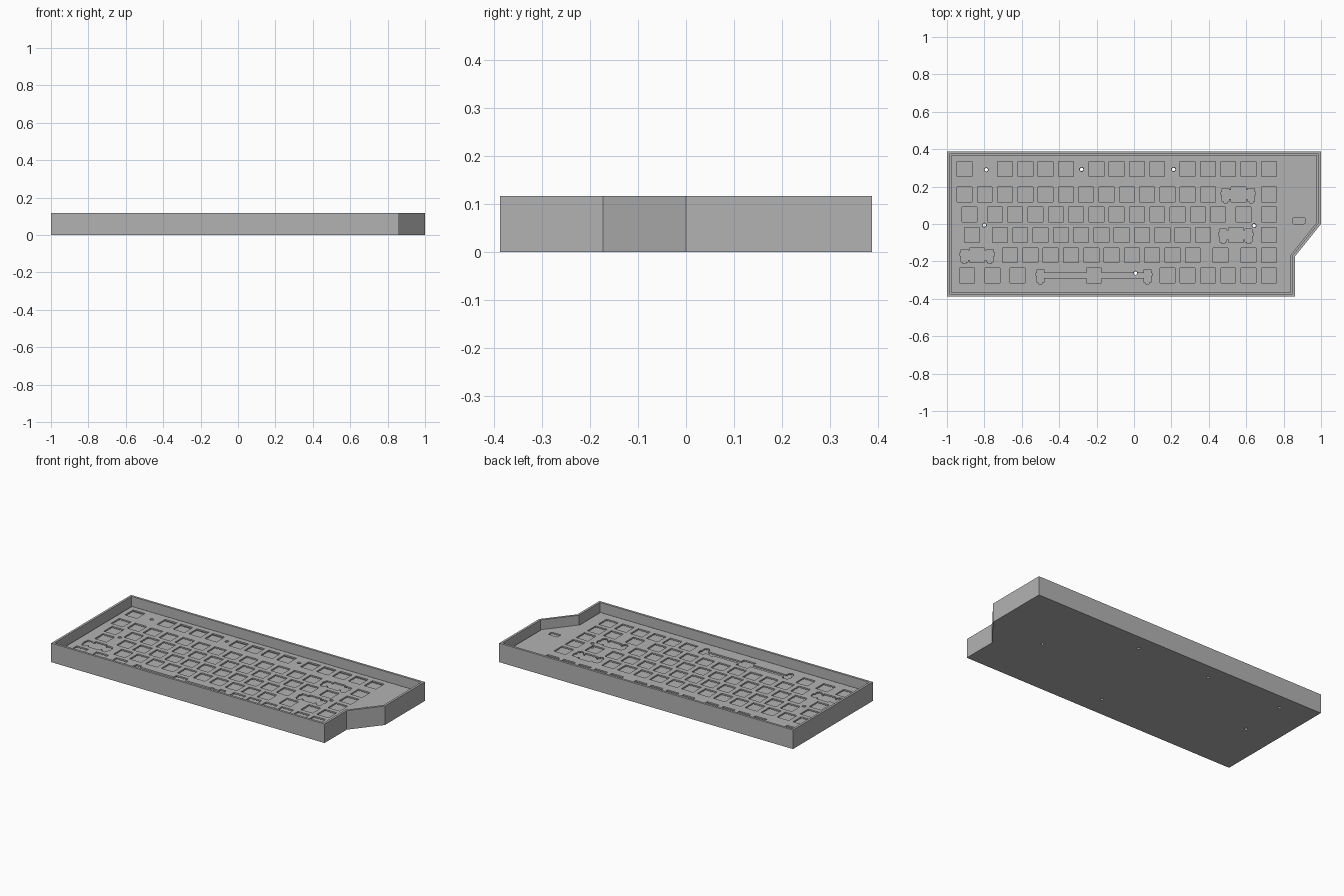
import bpy, bmesh, math
from mathutils import Vector, Matrix

if "Cube" in bpy.data.objects:
    bpy.data.objects.remove(bpy.data.objects["Cube"])

HEIGHT, PLATE_TOP, PLATE_LOW, FLOOR = 0.117, 0.06, 0.051, 0.036
UNIT, HOLE = 0.1085, 0.08          # key pitch and switch opening
OUTLINE = [(-1, -0.388), (0.861, -0.388), (0.861, -0.173), (1, 0), (1, 0.388), (-1, 0.388)]

grey = bpy.data.materials.new("warm_grey")
grey.use_nodes = True
grey.diffuse_color = (0.45, 0.45, 0.45, 1)
grey.node_tree.nodes["Principled BSDF"].inputs["Base Color"].default_value = (0.45, 0.45, 0.45, 1)


def inset(points, d):
    """Move every edge of a counter-clockwise outline inwards by d."""
    pts = [Vector(p) for p in points]
    result = []
    for i, p in enumerate(pts):
        a = (p - pts[i - 1]).normalized()
        b = (pts[(i + 1) % len(pts)] - p).normalized()
        na, nb = Vector((-a.y, a.x)), Vector((-b.y, b.x))
        result.append(p + (na + nb) * d / (1 + na.dot(nb)))
    return result


def prism(bm, points, low, high):
    base = [bm.verts.new((x, y, low)) for x, y in points]
    top = [bm.verts.new((x, y, high)) for x, y in points]
    bm.faces.new(base[::-1])
    bm.faces.new(top)
    n = len(base)
    for i in range(n):
        j = (i + 1) % n
        bm.faces.new((base[i], base[j], top[j], top[i]))


def box(bm, x, y, w, h, low, high):
    prism(bm, [(x - w / 2, y - h / 2), (x + w / 2, y - h / 2),
               (x + w / 2, y + h / 2), (x - w / 2, y + h / 2)], low, high)


def make(name, bm, cutter=False):
    mesh = bpy.data.meshes.new(name)
    bm.to_mesh(mesh)
    bm.free()
    obj = bpy.data.objects.new(name, mesh)
    bpy.context.collection.objects.link(obj)
    mesh.materials.append(grey)
    if cutter:
        obj.hide_render = True
        obj.hide_viewport = True
        obj.display_type = 'WIRE'
    return obj


def cut(obj, cutter):
    mod = obj.modifiers.new("cut", 'BOOLEAN')
    mod.operation = 'DIFFERENCE'
    mod.solver = 'EXACT'
    mod.use_self = True
    mod.object = cutter


def circle(x, y, r, n=20):
    return [(x + r * math.cos(math.tau * i / n), y + r * math.sin(math.tau * i / n)) for i in range(n)]


SCREWS = [(-0.79, 0.29), (-0.28, 0.292), (0.212, 0.292), (-0.8, -0.006), (0.642, -0.009), (0.008, -0.263)]

# Case: a tray with a stepped ledge that carries the plate
bm = bmesh.new()
prism(bm, OUTLINE, 0, HEIGHT)
case = make("case", bm)
for name, d, low in (("upper_cavity_cutter", 0.014, PLATE_LOW), ("lower_cavity_cutter", 0.032, FLOOR)):
    bm = bmesh.new()
    prism(bm, inset(OUTLINE, d), low, HEIGHT + 0.1)
    cut(case, make(name, bm, True))
bm = bmesh.new()
for x, y in SCREWS:
    prism(bm, circle(x, y, 0.009), -0.1, HEIGHT + 0.1)
cut(case, make("screw_cutter", bm, True))

# Switch plate
bm = bmesh.new()
prism(bm, inset(OUTLINE, 0.021), PLATE_LOW, PLATE_TOP)
plate = make("switch_plate", bm)

# Switch openings: row height, then key positions in key units
ROWS = [
    (0.294, [0, 2, 3, 4, 5, 6.5, 7.5, 8.5, 9.5, 11, 12, 13, 14, 15]),
    (0.158, [*range(13), 13.5, 15]),
    (0.050, [0.25, *[i + 1.5 for i in range(12)], 13.75, 15]),
    (-0.059, [0.375, *[i + 1.75 for i in range(11)], 13.375, 15]),
    (-0.167, [0.625, *[i + 2.25 for i in range(10)], 12.625, 14, 15]),
    (-0.275, [0.125, 1.375, 2.625, 6.375, *range(10, 16)]),
]
LOW, HIGH = PLATE_LOW - 0.01, PLATE_TOP + 0.01


def key_x(u):
    return -0.9065 + u * UNIT


bm = bmesh.new()
for y, keys in ROWS:
    for u in keys:
        box(bm, key_x(u), y, HOLE, HOLE, LOW, HIGH)

# Stabiliser openings beside the wide keys: row, key, spread, slot height
for row, u, spread, slot in ((1, 13.5, 0.068, 0.05), (3, 13.375, 0.068, 0.05),
                             (4, 0.625, 0.068, 0.05), (5, 6.375, 0.286, 0.027)):
    x, y = key_x(u), ROWS[row][0]
    box(bm, x, y, spread * 2, slot, LOW - 0.001, HIGH + 0.001)
    for side in (-1, 1):
        sx = x + side * spread
        box(bm, sx, y - 0.003, 0.037, 0.068, LOW - 0.002, HIGH + 0.002)
        box(bm, sx, y - 0.03, 0.018, 0.03, LOW - 0.003, HIGH + 0.003)
        box(bm, sx + side * 0.014, y + 0.005, 0.02, 0.018, LOW - 0.004, HIGH + 0.004)
for x, y in SCREWS:
    prism(bm, circle(x, y, 0.011), LOW - 0.005, HIGH + 0.005)

# Rounded slot near the slanted side
corners = [(sx, sy) for sx, sy in ((1, 1), (-1, 1), (-1, -1), (1, -1))]
slot_points = []
for k, (sx, sy) in enumerate(corners):
    for i in range(5):
        a = math.pi / 2 * (k + i / 4)
        slot_points.append((0.882 + sx * 0.025 + 0.007 * math.cos(a), 0.018 + sy * 0.0105 + 0.007 * math.sin(a)))
prism(bm, slot_points, LOW, HIGH)
cut(plate, make("plate_cutter", bm, True))

# Bake the cuts and remove the cutters
bpy.context.view_layer.update()
for obj in (case, plate):
    graph = bpy.context.evaluated_depsgraph_get()
    mesh = bpy.data.meshes.new_from_object(obj.evaluated_get(graph))
    obj.modifiers.clear()
    obj.data = mesh
for obj in [o for o in bpy.data.objects if o.name.endswith("_cutter")]:
    bpy.data.objects.remove(obj)
